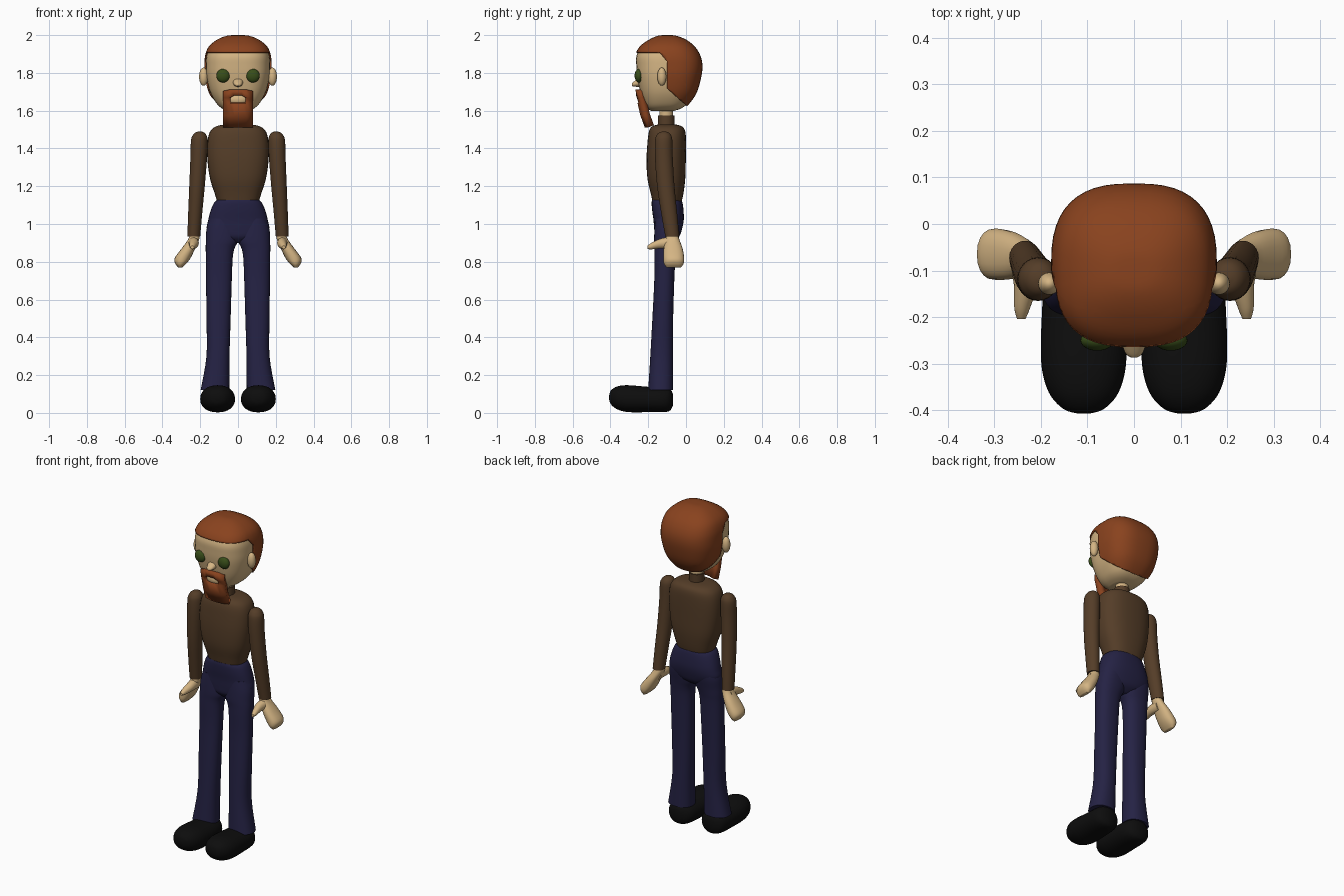
import bpy, bmesh
from math import sin, cos, pi, radians
from mathutils import Matrix, Vector

if "Cube" in bpy.data.objects:
    bpy.data.objects.remove(bpy.data.objects["Cube"])


def material(name, r, g, b):
    m = bpy.data.materials.new(name)
    m.diffuse_color = (r, g, b, 1)
    m.use_nodes = True
    m.node_tree.nodes["Principled BSDF"].inputs["Base Color"].default_value = m.diffuse_color
    return m


SKIN = material("skin", .66, .46, .23)
HAIR = material("hair", .25, .055, .013)
SHIRT = material("shirt", .09, .047, .021)
DENIM = material("denim", .018, .016, .058)
BLACK = material("black", .004, .004, .004)
GREEN = material("green", .04, .075, .01)


def finish(bm, name, mat, mirror=False, angle=50):
    bmesh.ops.recalc_face_normals(bm, faces=bm.faces)
    me = bpy.data.meshes.new(name)
    bm.to_mesh(me)
    bm.free()
    me.materials.append(mat)
    for p in me.polygons:
        p.use_smooth = True
    me.set_sharp_from_angle(angle=radians(angle))
    ob = bpy.data.objects.new(name, me)
    bpy.context.collection.objects.link(ob)
    if mirror:
        ob.modifiers.new("mirror", 'MIRROR').use_mirror_merge = False
    return ob


def spline(a, b, c, d, t):
    return .5 * (2 * b + (c - a) * t + (2 * a - 5 * b + 4 * c - d) * t * t
                 + (3 * b - a - 3 * c + d) * t ** 3)


def loft_bm(keys, power=2.0, along_y=False, seg=32, steps=4):
    """Keys are (position, centre u, centre v, radius u, radius v)."""
    rows = []
    for i in range(len(keys) - 1):
        q = [Vector(keys[min(max(i + k, 0), len(keys) - 1)]) for k in (-1, 0, 1, 2)]
        rows += [spline(*q, s / steps) for s in range(steps)]
    rows.append(Vector(keys[-1]))
    bm = bmesh.new()
    rings = []
    for w, cu, cv, ru, rv in rows:
        ring = []
        for k in range(seg):
            c, s = cos(2 * pi * k / seg), sin(2 * pi * k / seg)
            u = cu + ru * abs(c) ** (2 / power) * (1 if c > 0 else -1)
            v = cv + rv * abs(s) ** (2 / power) * (1 if s > 0 else -1)
            ring.append(bm.verts.new((u, w, v) if along_y else (u, v, w)))
        rings.append(ring)
    for a, b in zip(rings, rings[1:]):
        for k in range(seg):
            j = (k + 1) % seg
            bm.faces.new((a[k], a[j], b[j], b[k]))
    bm.faces.new(rings[0])
    bm.faces.new(rings[-1])
    return bm


def loft(name, mat, keys, mirror=False, **kw):
    return finish(loft_bm(keys, **kw), name, mat, mirror)


def ellipsoid(name, mat, loc, size, mirror=False):
    bm = bmesh.new()
    bmesh.ops.create_uvsphere(bm, u_segments=24, v_segments=14, radius=1)
    bm.transform(Matrix.Translation(loc) @ Matrix.Diagonal((*size, 1)))
    return finish(bm, name, mat, mirror)


# Head: rounded box lofted upwards from (z, half width, front y, back y)
outline = [(1.597, .05, -.18, -.07), (1.612, .085, -.205, -.025), (1.64, .115, -.222, .01),
           (1.70, .148, -.242, .05), (1.78, .167, -.258, .073), (1.84, .17, -.263, .079),
           (1.89, .166, -.262, .068), (1.935, .148, -.238, .04), (1.97, .105, -.19, -.005),
           (1.989, .055, -.145, -.055), (1.992, .01, -.11, -.09)]
head = [(z, 0, (f + b) / 2, hx, (b - f) / 2) for z, hx, f, b in outline]
loft("head", SKIN, head, power=2.7, seg=48)

# Hair: shell over the crown and the back of the head
bm = loft_bm(head, power=2.7, seg=48)
cuts = [((0, 0, 1.905), (0, 0, 1)), ((0, -.1, 1.73), (0, 1, 0)), ((0, -.1, 1.72), (0, .9, 1)),
        ((0, -.1, 1.86), (0, 1.2, 1))]
for co, no in cuts:
    bmesh.ops.bisect_plane(bm, geom=bm.verts[:] + bm.edges[:] + bm.faces[:],
                           plane_co=co, plane_no=no)


def above(p, cut):
    return (p - Vector(cut[0])).dot(Vector(cut[1])) > 0


bare = []
for f in bm.faces:
    p = f.calc_center_median()
    sides = above(p, cuts[1]) and above(p, cuts[2])
    temple = above(p, cuts[3]) and p.z > 1.84
    if not (above(p, cuts[0]) or sides or temple):
        bare.append(f)
bmesh.ops.delete(bm, geom=bare, context='FACES')
hair = finish(bm, "hair", HAIR)
mod = hair.modifiers.new("thickness", 'SOLIDIFY')
mod.thickness, mod.offset = .008, 1

# Face details
ellipsoid("eyes", GREEN, (.079, -.25, 1.785), (.036, .022, .036), True)
ellipsoid("ears", SKIN, (.182, -.128, 1.78), (.024, .024, .048), True)
loft("nose", SKIN, [(-.287, 0, 1.737, .006, .006), (-.278, 0, 1.74, .018, .012),
                    (-.255, 0, 1.748, .026, .022), (-.23, 0, 1.755, .028, .03)], along_y=True, seg=16)
ellipsoid("lips", SKIN, (0, -.232, 1.658), (.05, .02, .028))

# Goatee: curved panel with an opening for the mouth
bm = bmesh.new()
cols = (-.08, -.044, -.02, .02, .044, .08)
rows = ((1.712, -.268), (1.68, -.266), (1.64, -.258), (1.575, -.243), (1.512, -.22))
grid = []
for i, (z, y) in enumerate(rows):
    grid.append([bm.verts.new((x, y + 3.2 * x * x,
                               z - (.012 if i == 1 and abs(x) > .03 else 0)
                               - (.008 if i == 0 and abs(x) > .06 else 0))) for x in cols])
for i in range(4):
    for j in range(5):
        if not (i == 1 and 1 <= j <= 3):
            bm.faces.new((grid[i][j], grid[i + 1][j], grid[i + 1][j + 1], grid[i][j + 1]))
beard = finish(bm, "beard", HAIR)
mod = beard.modifiers.new("thickness", 'SOLIDIFY')
mod.thickness, mod.offset = .034, -1

# Neck, collar and torso
loft("neck", SKIN, [(1.5, 0, -.105, .036, .036), (1.63, 0, -.105, .036, .036)])
loft("collar", SHIRT, [(1.5, 0, -.105, .043, .043), (1.575, 0, -.105, .043, .043)])
loft("torso", SHIRT, [(1.11, 0, -.1, .108, .075), (1.16, 0, -.1, .123, .086),
                      (1.24, 0, -.104, .148, .1), (1.34, 0, -.105, .162, .104),
                      (1.43, 0, -.102, .162, .102), (1.485, 0, -.1, .15, .097),
                      (1.512, 0, -.1, .125, .085), (1.524, 0, -.1, .09, .06),
                      (1.528, 0, -.1, .04, .03)], power=2.5)

# Sleeves
loft("arms", SHIRT, [(.935, .234, -.073, .034, .037), (1.05, .227, -.088, .037, .042),
                     (1.2, .217, -.107, .041, .046), (1.35, .208, -.117, .044, .047),
                     (1.44, .205, -.118, .044, .046), (1.47, .203, -.117, .036, .038),
                     (1.485, .202, -.117, .022, .024), (1.49, .202, -.117, .005, .005)], True, seg=24)

# Mitten hands with thumbs
loft("hands", SKIN, [(.955, .228, -.075, .024, .028), (.92, .234, -.072, .029, .036),
                     (.87, .263, -.068, .036, .05), (.82, .293, -.065, .042, .055),
                     (.79, .303, -.065, .029, .052), (.77, .306, -.065, .01, .038)],
     True, power=2.3, seg=20)
loft("thumbs", SKIN, [(-.06, .24, .9, .03, .035), (-.13, .233, .897, .025, .027),
                      (-.18, .24, .884, .017, .018), (-.204, .242, .876, .009, .009)],
     True, along_y=True, seg=16)

# Trousers: hips and flared legs
loft("hips", DENIM, [(.9, 0, -.105, .04, .03), (.93, 0, -.1, .11, .062),
                     (.97, 0, -.095, .163, .073), (1.02, 0, -.092, .158, .08),
                     (1.07, 0, -.096, .145, .083), (1.11, 0, -.1, .128, .082),
                     (1.128, 0, -.102, .11, .078)], power=2.4)
loft("legs", DENIM, [(.12, .122, -.134, .076, .066), (.3, .106, -.129, .061, .06),
                     (.5, .103, -.123, .064, .055), (.7, .101, -.115, .068, .053),
                     (.82, .099, -.112, .071, .056), (.87, .095, -.109, .076, .059),
                     (.91, .085, -.106, .085, .063), (.97, .08, -.099, .087, .068),
                     (1.03, .075, -.095, .076, .068)], True, power=2.3)

# Shoes with rounded toes
loft("shoes", BLACK, [(-.407, .108, .082, .012, .01), (-.398, .108, .082, .042, .036),
                      (-.37, .108, .08, .07, .058), (-.33, .108, .077, .086, .069),
                      (-.28, .108, .074, .092, .071), (-.2, .108, .071, .09, .067),
                      (-.12, .11, .07, .082, .066), (-.085, .112, .07, .062, .058),
                      (-.07, .112, .07, .03, .032)], True, power=2.2, along_y=True)
